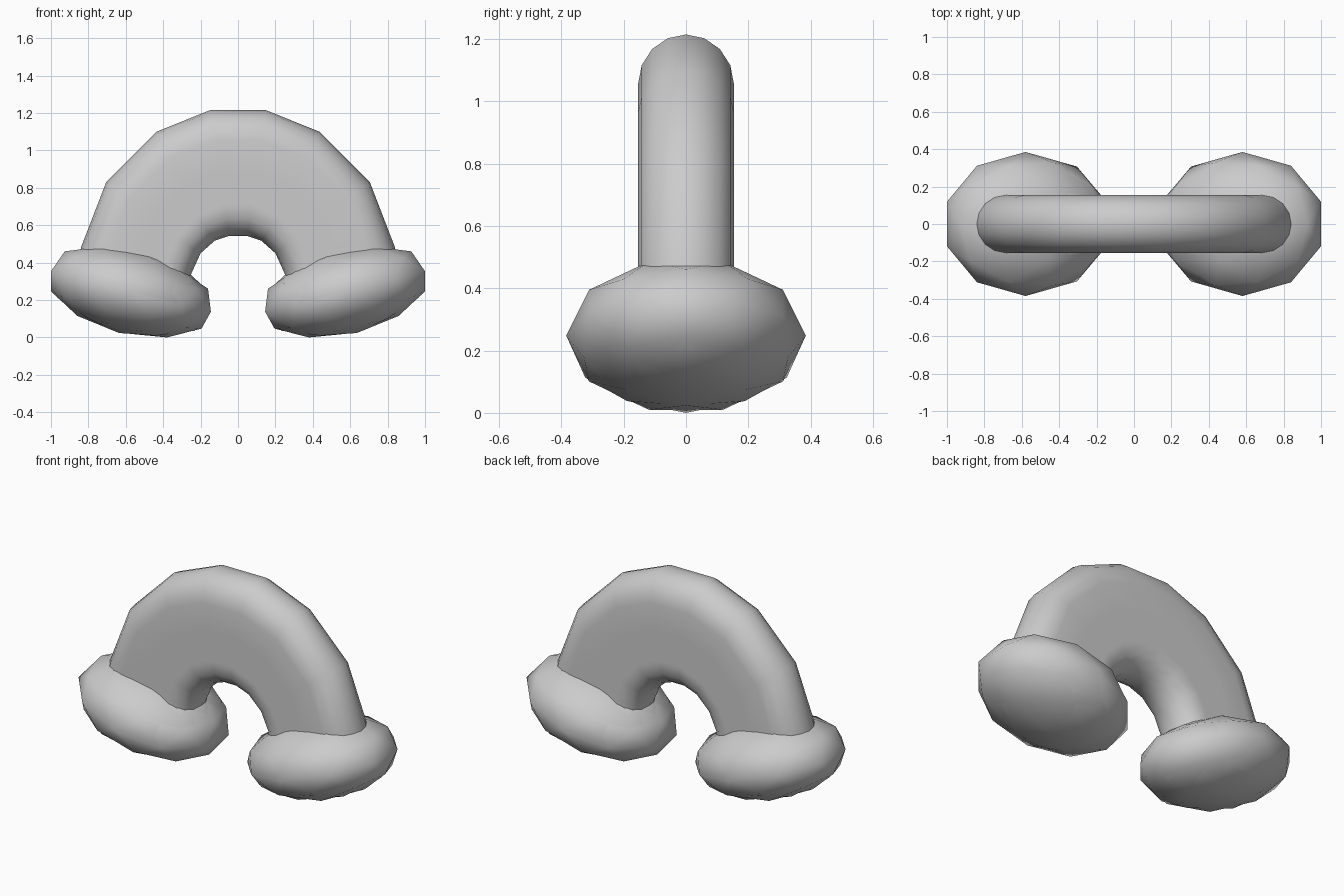
import bpy, bmesh, math
from mathutils import Vector, Matrix

cube = bpy.data.objects.get("Cube")
if cube:
    bpy.data.objects.remove(cube)

GREY = (0.6, 0.6, 0.6, 1)
grey = bpy.data.materials.new("plain grey")
grey.use_nodes = True
grey.diffuse_color = GREY
grey.node_tree.nodes["Principled BSDF"].inputs["Base Color"].default_value = GREY


def finish(name, bm):
    bmesh.ops.recalc_face_normals(bm, faces=bm.faces)
    for f in bm.faces:
        f.smooth = True
    for e in bm.edges:
        e.smooth = e.calc_face_angle(0) < math.radians(60)
    mesh = bpy.data.meshes.new(name)
    bm.to_mesh(mesh)
    bm.free()
    mesh.materials.append(grey)
    obj = bpy.data.objects.new(name, mesh)
    bpy.context.collection.objects.link(obj)


def arch(name, outer, inner, section):
    """Sweep a section of (share from inner to outer rail, y) along rails given for x > 0."""
    rails = [(Vector((x, 0, z)), Vector((u, 0, w))) for (x, z), (u, w) in zip(outer, inner)]
    flip = Vector((-1, 1, 1))
    rails = [(o * flip, i * flip) for o, i in reversed(rails)] + rails
    bm = bmesh.new()
    rings = [[bm.verts.new(i.lerp(o, t) + Vector((0, y, 0))) for t, y in section]
             for o, i in rails]
    count = len(section)
    for r, s in zip(rings, rings[1:]):
        for k in range(count):
            n = (k + 1) % count
            bm.faces.new((r[k], r[n], s[n], s[k]))
    bm.faces.new(rings[0])
    bm.faces.new(rings[-1])
    finish(name, bm)


def puff(name, centre, half_size, spin, side):
    """Low-poly ellipsoid leaning down towards the middle; the left one is turned half round."""
    bm = bmesh.new()
    bmesh.ops.create_icosphere(bm, subdivisions=2, radius=1)
    lean = (Matrix.Rotation(math.radians(14), 4, 'Y')
            @ Matrix.Diagonal((.44, .385, .222, 1))
            @ Matrix.Rotation(math.radians(spin), 4, 'Z'))
    bm.transform(lean)
    reach = [max(abs(v.co[k]) for v in bm.verts) for k in range(3)]
    for v in bm.verts:
        p = [centre[k] + v.co[k] * half_size[k] / reach[k] for k in range(3)]
        v.co = (p[0] * side, p[1] * side, p[2])
    finish(name, bm)


# Three flush bands: rounded top, flat middle, rounded underside
W = .154
cap = [math.pi * k / 8 for k in range(9)]
outer_edge = [(.15, 1.215), (.435, 1.1), (.705, .83), (.84, .48), (.86, .28)]
upper_seam = [(.1, .895), (.288, .825), (.465, .65), (.53, .46), (.55, .28)]
lower_seam = [(.07, .715), (.22, .65), (.33, .53), (.38, .42), (.39, .28)]
inner_edge = [(.05, .542), (.125, .517), (.2, .45), (.25, .34), (.26, .25)]

arch("outer_band", outer_edge, upper_seam,
     [(0, W)] + [(.5 + .5 * math.sin(a), W * math.cos(a)) for a in cap] + [(0, -W)])
arch("middle_band", upper_seam, lower_seam, [(0, W), (1, W), (1, -W), (0, -W)])
arch("inner_band", lower_seam, inner_edge,
     [(1, W)] + [(.85 - .85 * math.sin(a), W * math.cos(a)) for a in cap] + [(1, -W)])

# A cloud of two nearly matching puffs at each foot
for name, side in (("right", 1), ("left", -1)):
    puff(name + "_cloud_outer", (-.58, 0, .248), (.42, .385, .238), 0, side)
    puff(name + "_cloud_inner", (-.565, 0, .238), (.42, .38, .238), 36, side)
